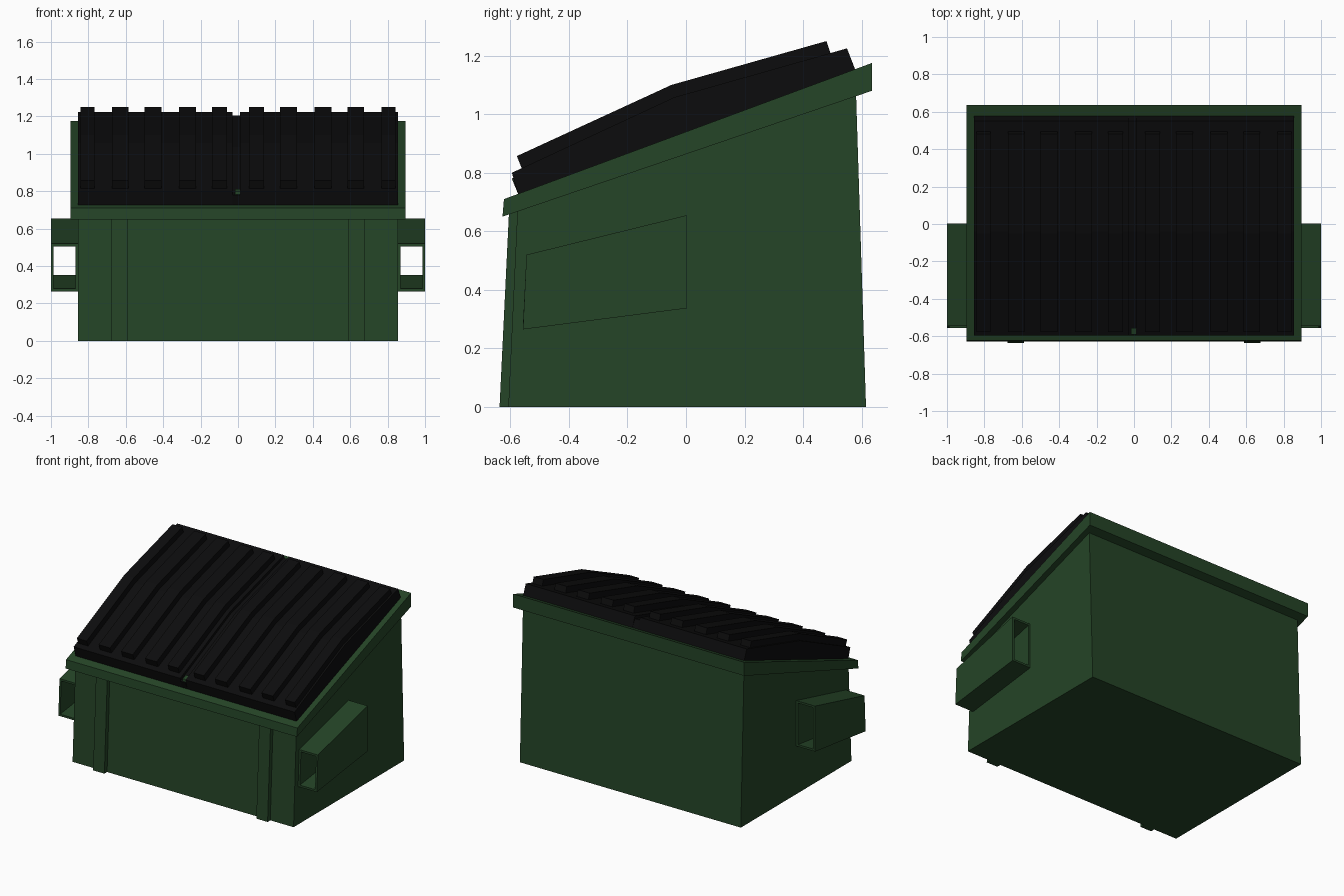
import bpy, bmesh

if "Cube" in bpy.data.objects:
    bpy.data.objects.remove(bpy.data.objects["Cube"])

def material(name, rgb):
    m = bpy.data.materials.new(name)
    m.diffuse_color = (*rgb, 1)
    m.use_nodes = True
    m.node_tree.nodes["Principled BSDF"].inputs["Base Color"].default_value = m.diffuse_color
    return m

GREEN = material("green_paint", (0.018, 0.058, 0.02))
BLACK = material("black_plastic", (0.0037, 0.0037, 0.004))

def finish(bm, name, mat):
    bmesh.ops.recalc_face_normals(bm, faces=bm.faces)
    me = bpy.data.meshes.new(name)
    bm.to_mesh(me)
    bm.free()
    me.materials.append(mat)
    ob = bpy.data.objects.new(name, me)
    bpy.context.collection.objects.link(ob)
    return ob

def prism(name, profile, x0, x1, mat):
    """Extrude a (y, z) side profile from x0 to x1."""
    bm = bmesh.new()
    face = bm.faces.new([bm.verts.new((x0, y, z)) for y, z in profile])
    ext = bmesh.ops.extrude_face_region(bm, geom=[face])
    bmesh.ops.translate(bm, vec=(x1 - x0, 0, 0),
                        verts=[v for v in ext["geom"] if isinstance(v, bmesh.types.BMVert)])
    return finish(bm, name, mat)

def pocket(name, side):
    """Open-ended tapered sleeve for a lifting fork."""
    bm = bmesh.new()
    t = 0.014
    def ring(yb, zb, yt, zt, d):
        a, b = side * (0.855 + d), side * (1.0 - d)
        return [bm.verts.new(p) for p in ((a, yb, zb + d), (b, yb, zb + d),
                                          (b, yt, zt - d), (a, yt, zt - d))]
    front, back = (-0.557, 0.265, -0.545, 0.52), (0.003, 0.337, 0.003, 0.655)
    loops = [ring(*front, 0), ring(*back, 0), ring(*back, t), ring(*front, t)]
    for i in range(4):
        p, q = loops[i], loops[(i + 1) % 4]
        for j in range(4):
            k = (j + 1) % 4
            bm.faces.new((p[j], p[k], q[k], q[j]))
    return finish(bm, name, GREEN)

# Bin body and overhanging sloped rim
prism("bin_body", [(-0.607, 0), (0.615, 0), (0.58, 1.10), (-0.575, 0.69)], -0.855, 0.855, GREEN)
prism("top_rim", [(-0.627, 0.65), (0.635, 1.08), (0.635, 1.175), (-0.622, 0.71)], -0.895, 0.895, GREEN)

# Front stiffeners and side fork pockets
for s, label in ((-1, "left"), (1, "right")):
    prism(f"{label}_front_stiffener",
          [(-0.637, 0), (-0.6, 0), (-0.57, 0.68), (-0.605, 0.66)], s * 0.588, s * 0.675, GREEN)
    pocket(f"{label}_fork_pocket", s)

# Two bent lid halves, with a lower seam strip between them
def lid_profile(d):
    return [(-0.573, 0.726), (0.578, 1.153), (0.55, 1.225 - d), (-0.04, 1.058 - d), (-0.595, 0.80 - d)]

prism("left_lid", lid_profile(0), -0.855, -0.03, BLACK)
prism("right_lid", lid_profile(0), 0.01, 0.855, BLACK)
prism("lid_seam", lid_profile(0.02), -0.03, 0.01, BLACK)
prism("seam_tab", [(-0.59, 0.77), (-0.555, 0.77), (-0.555, 0.812), (-0.59, 0.80)], -0.015, 0.01, GREEN)

# Raised lid ribs
rib = [(-0.56, 0.812), (-0.04, 1.05), (0.495, 1.205), (0.48, 1.25), (-0.05, 1.10), (-0.578, 0.857)]
for s, label in ((-1, "left"), (1, "right")):
    for i, (c, w) in enumerate(((0.1, 0.08), (0.27, 0.09), (0.455, 0.09), (0.63, 0.088), (0.805, 0.075))):
        prism(f"{label}_lid_rib_{i + 1}", rib, s * c - w / 2, s * c + w / 2, BLACK)
